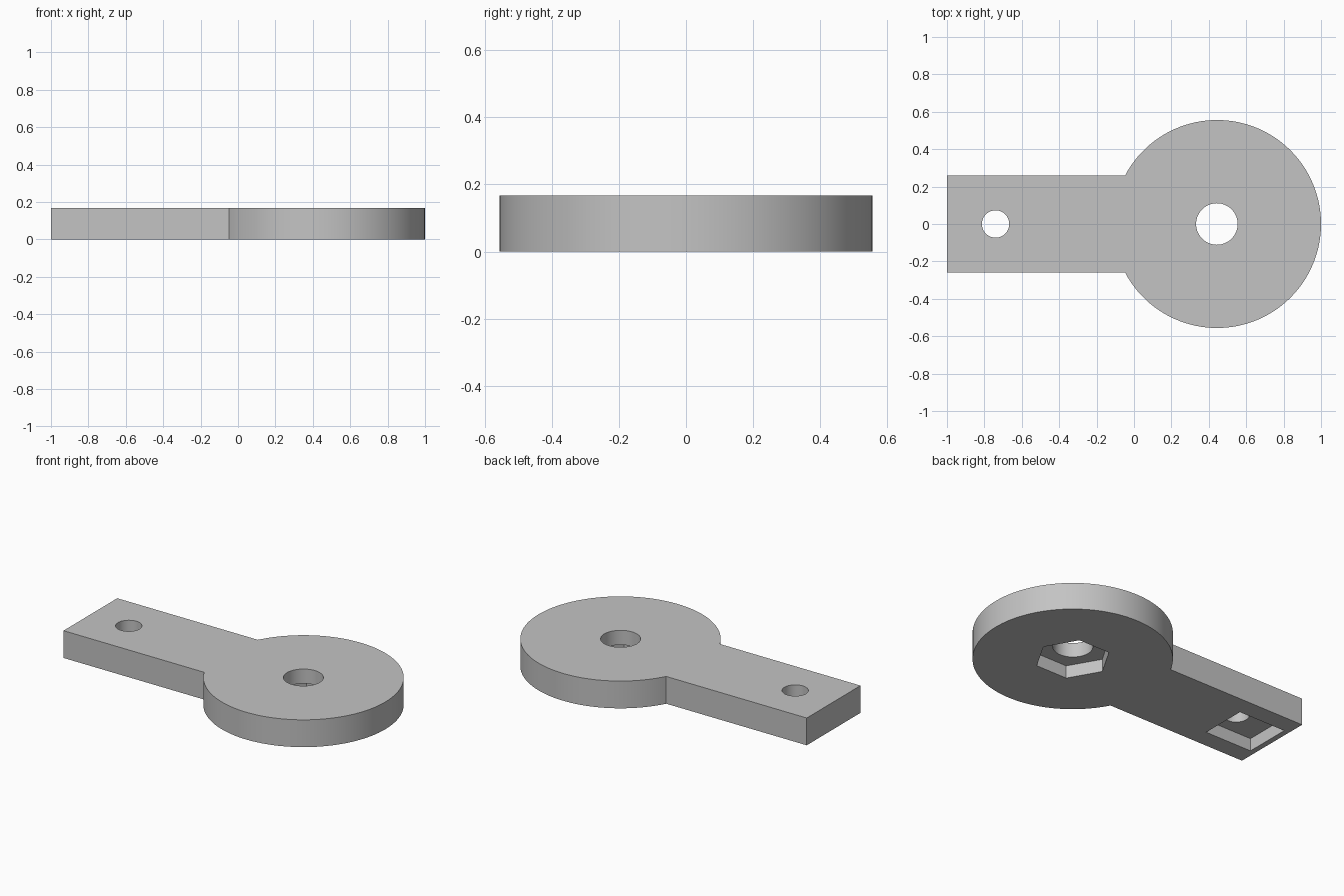
import bpy
import bmesh
from math import asin, cos, sin, pi

if "Cube" in bpy.data.objects:
    bpy.data.objects.remove(bpy.data.objects["Cube"], do_unlink=True)

THICK = 0.167          # plate thickness
DISK_R = 0.556         # round head radius
HEAD_X = 1 - DISK_R    # round head centre
ARM_HALF = 0.26        # half width of the arm
BOLT_X = -0.74         # small bolt hole centre
POCKET = 0.078         # depth of the nut recesses

grey = bpy.data.materials.new("plain grey")
grey.use_nodes = True
colour = (0.55, 0.55, 0.55, 1)
grey.diffuse_color = colour
grey.node_tree.nodes["Principled BSDF"].inputs["Base Color"].default_value = colour


def arc(cx, radius, start, end, steps):
    return [(cx + radius * cos(start + (end - start) * i / steps),
             radius * sin(start + (end - start) * i / steps)) for i in range(steps + 1)]


def ring(cx, radius, sides):
    return arc(cx, radius, 0, 2 * pi, sides)[:-1]


def prism(name, outline, bottom, top):
    """Extrude a counter-clockwise outline from bottom to top."""
    bm = bmesh.new()
    face = bm.faces.new([bm.verts.new((x, y, bottom)) for x, y in outline])
    moved = bmesh.ops.extrude_face_region(bm, geom=[face])["geom"]
    verts = [v for v in moved if isinstance(v, bmesh.types.BMVert)]
    bmesh.ops.translate(bm, verts=verts, vec=(0, 0, top - bottom))
    bmesh.ops.recalc_face_normals(bm, faces=bm.faces)
    mesh = bpy.data.meshes.new(name)
    bm.to_mesh(mesh)
    bm.free()
    mesh.materials.append(grey)
    obj = bpy.data.objects.new(name, mesh)
    bpy.context.collection.objects.link(obj)
    return obj


# Plate: straight arm running into a round head
join = pi - asin(ARM_HALF / DISK_R)
outline = arc(HEAD_X, DISK_R, -join, join, 96)
outline += [(-1, ARM_HALF), (-1, -ARM_HALF)]
plate = prism("arm_plate", outline, 0, THICK)

# Through holes, hexagonal recess and rectangular recess
left, right, half = -0.966, -0.645, 0.146
slot = [(left, -half), (right, -half), (right, half), (left, half)]
cutters = [
    prism("hex_recess_cutter", ring(HEAD_X - 0.001, 0.213, 6), -0.1, POCKET),
    prism("slot_recess_cutter", slot, -0.1, POCKET),
    prism("pivot_hole_cutter", ring(HEAD_X - 0.001, 0.111, 64), -0.2, 0.3),
    prism("bolt_hole_cutter", ring(BOLT_X, 0.073, 64), -0.2, 0.3),
]

bpy.ops.object.select_all(action="DESELECT")
plate.select_set(True)
bpy.context.view_layer.objects.active = plate
for cutter in cutters:
    cutter.hide_render = True
    cut = plate.modifiers.new(cutter.name, "BOOLEAN")
    cut.operation = "DIFFERENCE"
    cut.solver = "EXACT"
    cut.object = cutter
    bpy.ops.object.modifier_apply(modifier=cut.name)
    bpy.data.objects.remove(cutter, do_unlink=True)

bpy.ops.object.shade_smooth_by_angle(angle=pi / 6)
